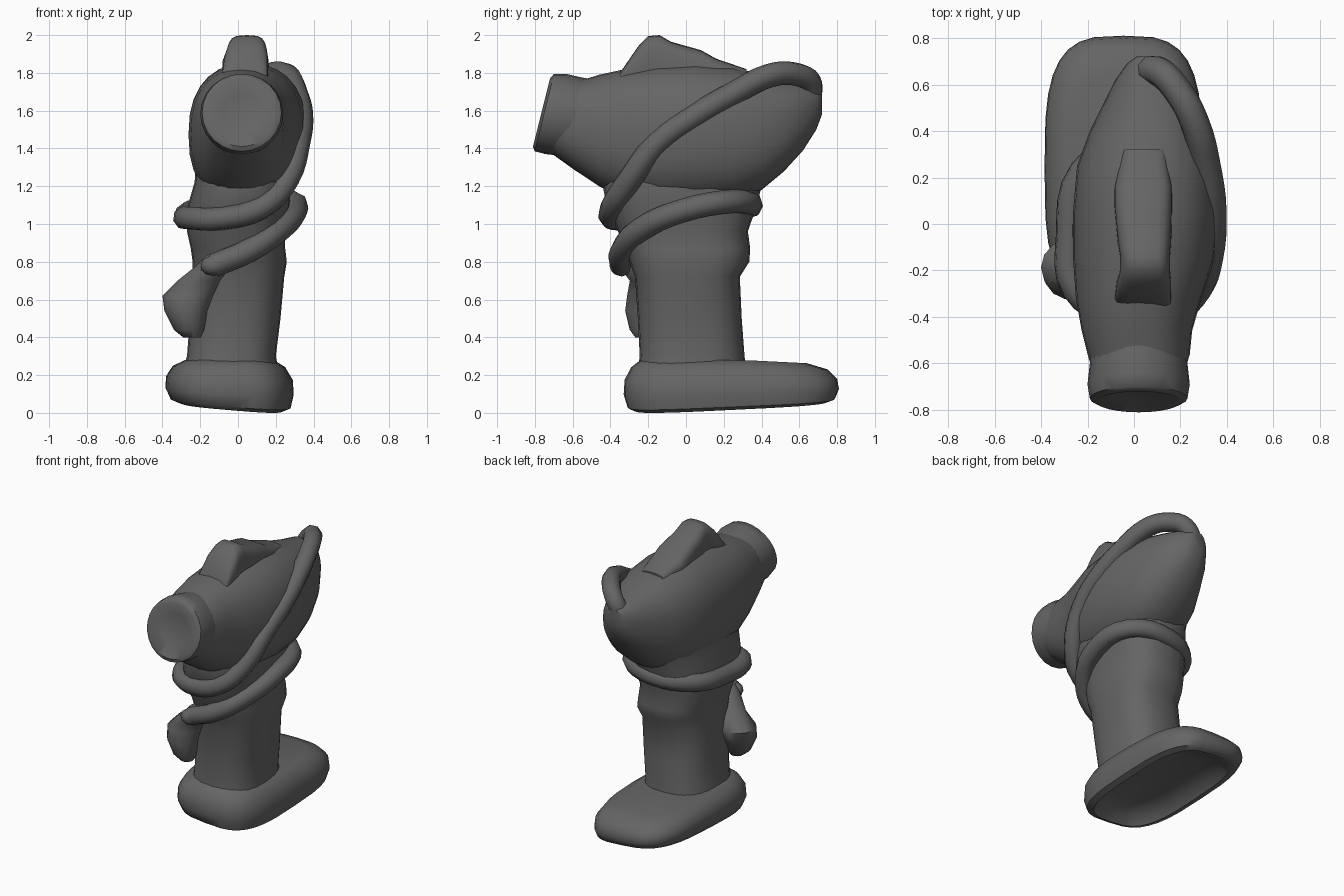
import bpy, bmesh
from math import sin, cos, pi, copysign
from mathutils import Vector

dark = bpy.data.materials.new("dark_grey")
dark.diffuse_color = (0.13, 0.13, 0.13, 1)


def sgn_pow(v, p):
    return copysign(abs(v) ** p, v)


def finish(name, bm, angle=50):
    bmesh.ops.recalc_face_normals(bm, faces=bm.faces)
    me = bpy.data.meshes.new(name)
    bm.to_mesh(me)
    bm.free()
    me.materials.append(dark)
    ob = bpy.data.objects.new(name, me)
    bpy.context.collection.objects.link(ob)
    bpy.ops.object.select_all(action='DESELECT')
    ob.select_set(True)
    bpy.context.view_layer.objects.active = ob
    bpy.ops.object.shade_smooth_by_angle(angle=angle * pi / 180)
    return ob


def loft(name, rings, place, n=24, power=1.0):
    """Ring = (station, amin, amax, bmin, bmax); place maps (station, a, b, ring) to xyz."""
    bm = bmesh.new()
    loops = []
    for r in rings:
        s, a0, a1, b0, b1 = r[:5]
        loop = []
        for i in range(n):
            t = 2 * pi * i / n
            a = (a0 + a1) / 2 + (a1 - a0) / 2 * sgn_pow(cos(t), power)
            b = (b0 + b1) / 2 + (b1 - b0) / 2 * sgn_pow(sin(t), power)
            loop.append(bm.verts.new(place(s, a, b, r)))
        loops.append(loop)
    for p, q in zip(loops, loops[1:]):
        for i in range(n):
            j = (i + 1) % n
            bm.faces.new((p[i], p[j], q[j], q[i]))
    bm.faces.new(loops[0])
    bm.faces.new(loops[-1])
    return finish(name, bm)


def along_z(s, a, b, r):
    return (a, b, s)


def along_y(s, a, b, r):
    # optional sixth value tilts the ring in y
    tilt = r[5] if len(r) > 5 else 0
    return (a, s + tilt * (b - (r[3] + r[4]) / 2), b)


def rope(name, pts, radius):
    cu = bpy.data.curves.new(name, 'CURVE')
    cu.dimensions = '3D'
    cu.bevel_depth = radius
    cu.bevel_resolution = 2
    cu.resolution_u = 4
    cu.use_fill_caps = True
    cu.materials.append(dark)
    sp = cu.splines.new('BEZIER')
    sp.bezier_points.add(len(pts) - 1)
    for bp, p in zip(sp.bezier_points, pts):
        bp.co = p
        bp.handle_left_type = bp.handle_right_type = 'AUTO'
    ob = bpy.data.objects.new(name, cu)
    bpy.context.collection.objects.link(ob)


# sloping foot, hollowed underneath
def foot_place(s, a, b, r):
    k = 1 - s / 0.28
    lift = 0.055 * (b + 0.33) / 1.14 * k
    side = 0.05 * (0.24 - a) / 0.6 * k - 0.012 * k
    toe = 0.025 * max(0.0, (b - 0.3) / 0.5) * s / 0.28
    return (a, b, s + lift + side - toe)


loft("foot", [
    (0.10, -0.17, 0.09, -0.12, 0.56),
    (0.06, -0.27, 0.20, -0.22, 0.68),
    (0.00, -0.31, 0.24, -0.27, 0.75),
    (0.02, -0.36, 0.28, -0.31, 0.79),
    (0.09, -0.385, 0.295, -0.33, 0.81),
    (0.17, -0.38, 0.29, -0.325, 0.80),
    (0.24, -0.345, 0.25, -0.29, 0.75),
    (0.28, -0.28, 0.19, -0.24, 0.64),
], foot_place, 32, 0.6)

# grip column
loft("grip", [
    (0.20, -0.30, 0.22, -0.26, 0.32),
    (0.30, -0.27, 0.20, -0.245, 0.31),
    (0.50, -0.255, 0.225, -0.255, 0.295),
    (0.72, -0.24, 0.245, -0.27, 0.285),
    (0.80, -0.24, 0.258, -0.30, 0.335),
    (0.87, -0.25, 0.25, -0.325, 0.34),
    (0.96, -0.27, 0.245, -0.36, 0.328),
    (1.10, -0.265, 0.275, -0.42, 0.375),
    (1.22, -0.23, 0.275, -0.445, 0.405),
    (1.35, -0.22, 0.26, -0.42, 0.46),
], along_z, 24, 0.75)

# main housing, running front to back into a narrow tail
loft("housing", [
    (-0.66, -0.17, 0.21, 1.37, 1.75, 0.25),
    (-0.56, -0.20, 0.24, 1.29, 1.77, 0.15),
    (-0.46, -0.225, 0.25, 1.20, 1.79),
    (-0.32, -0.25, 0.29, 1.13, 1.82),
    (-0.15, -0.262, 0.345, 1.10, 1.84),
    (0.05, -0.262, 0.365, 1.10, 1.85),
    (0.25, -0.245, 0.355, 1.12, 1.83),
    (0.40, -0.19, 0.32, 1.18, 1.79),
    (0.52, -0.13, 0.28, 1.28, 1.76),
    (0.62, -0.08, 0.22, 1.39, 1.74),
    (0.69, -0.03, 0.15, 1.50, 1.72),
    (0.72, 0.01, 0.11, 1.58, 1.70),
], along_y, 28, 0.85)

# tilted muzzle
loft("muzzle", [
    (-0.735, -0.08, 0.12, 1.49, 1.69, 0.25),
    (-0.765, -0.16, 0.20, 1.41, 1.77, 0.25),
    (-0.75, -0.19, 0.23, 1.385, 1.795, 0.25),
    (-0.69, -0.20, 0.24, 1.37, 1.795, 0.25),
    (-0.60, -0.19, 0.23, 1.36, 1.775, 0.25),
    (-0.50, -0.19, 0.23, 1.34, 1.76, 0.20),
], along_y, 24)

# raised sight block on top
loft("sight", [
    (-0.35, -0.09, 0.16, 1.68, 1.80),
    (-0.25, -0.075, 0.16, 1.68, 1.945),
    (-0.20, -0.06, 0.155, 1.68, 1.995),
    (-0.14, -0.06, 0.155, 1.68, 2.00),
    (-0.08, -0.07, 0.16, 1.68, 1.965),
    (0.08, -0.085, 0.165, 1.68, 1.92),
    (0.16, -0.085, 0.165, 1.68, 1.875),
    (0.32, -0.05, 0.14, 1.68, 1.82),
], along_y, 20, 0.55)

# one cord: knot, once round the neck, then up the side to the tail
rope("cord", [
    (-0.13, -0.34, 0.78), (0.06, -0.34, 0.86), (0.22, -0.24, 0.97),
    (0.305, -0.02, 1.07), (0.25, 0.25, 1.12), (0.02, 0.345, 1.10),
    (-0.22, 0.22, 1.07), (-0.275, -0.05, 1.04), (-0.25, -0.28, 1.03),
    (-0.08, -0.385, 1.03), (0.13, -0.39, 1.09), (0.26, -0.30, 1.23),
    (0.32, -0.15, 1.43), (0.335, 0.06, 1.58), (0.31, 0.25, 1.69),
    (0.26, 0.44, 1.785), (0.19, 0.57, 1.795), (0.11, 0.655, 1.75),
    (0.06, 0.65, 1.66), (0.08, 0.55, 1.55)], 0.063)


def blob(name, loc, size):
    bm = bmesh.new()
    bmesh.ops.create_icosphere(bm, subdivisions=2, radius=1)
    for v in bm.verts:
        v.co = Vector([v.co[i] * size[i] + loc[i] for i in range(3)])
    finish(name, bm)


# knot and hanging tassel at the front left
blob("knot", (-0.13, -0.35, 0.78), (0.07, 0.055, 0.055))
loft("tassel", [
    (0.40, -0.29, -0.20, -0.27, -0.18),
    (0.44, -0.34, -0.18, -0.30, -0.15),
    (0.54, -0.39, -0.16, -0.325, -0.09),
    (0.62, -0.40, -0.12, -0.315, -0.06),
    (0.70, -0.32, -0.07, -0.30, -0.10),
    (0.78, -0.22, -0.05, -0.36, -0.18),
    (0.84, -0.16, -0.06, -0.35, -0.25),
], along_z, 14)
